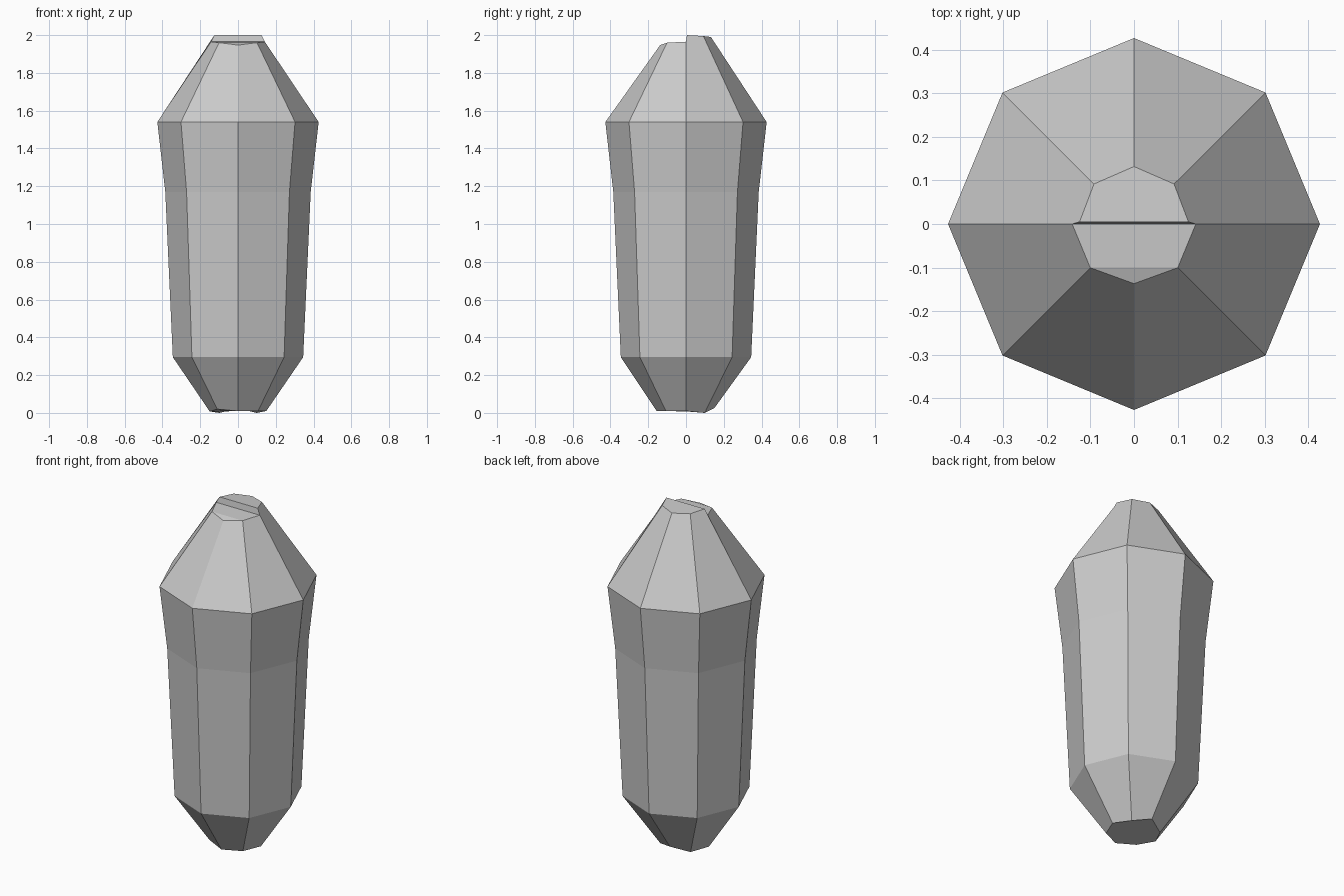
import bpy, bmesh
from math import cos, sin, tau

if "Cube" in bpy.data.objects:
    bpy.data.objects.remove(bpy.data.objects["Cube"])

N = 8
bm = bmesh.new()


def ring(radii, heights):
    return [bm.verts.new((radii[i] * cos(tau * i / N), radii[i] * sin(tau * i / N), heights[i]))
            for i in range(N)]


# Main octagonal shaft: chipped bottom, waist bend, shoulder
base = ring([0.15, 0.14, 0.15, 0.14, 0.15, 0.155, 0.155, 0.15],
            [0.01, 0.0, 0.025, 0.0, 0.008, 0.02, 0.01, 0.01])
rings = [base] + [ring([r] * N, [z] * N) for r, z in
                  [(0.345, 0.295), (0.385, 1.17), (0.427, 1.54)]]

# Broken tip: back half stands higher than the front half
tip = ring([0.142, 0.13, 0.132, 0.13, 0.142, 0.142, 0.137, 0.142],
           [1.965, 1.995, 1.99, 1.995, 1.965, 1.96, 1.947, 1.96])
high_right = bm.verts.new((0.125, 0.005, 2.0))
high_left = bm.verts.new((-0.125, 0.005, 2.0))
rings.append(tip)

for lower, upper in zip(rings, rings[1:]):
    for i in range(N):
        j = (i + 1) % N
        loop = [lower[i], lower[j], upper[j], upper[i]]
        if upper is tip and i == 0:
            loop.insert(3, high_right)
        elif upper is tip and i == 3:
            loop.insert(3, high_left)
        bm.faces.new(loop)

# Tip caps, step wall and bottom
bm.faces.new([high_right, tip[1], tip[2], tip[3], high_left])
bm.faces.new([tip[0], high_right, high_left, tip[4]])
bm.faces.new([tip[4], tip[5], tip[7], tip[0]])
bm.faces.new([tip[5], tip[6], tip[7]])
bm.faces.new(base[::-1])
bmesh.ops.recalc_face_normals(bm, faces=bm.faces)

mesh = bpy.data.meshes.new("crystal_shard")
bm.to_mesh(mesh)
bm.free()
bpy.context.collection.objects.link(bpy.data.objects.new("crystal_shard", mesh))
